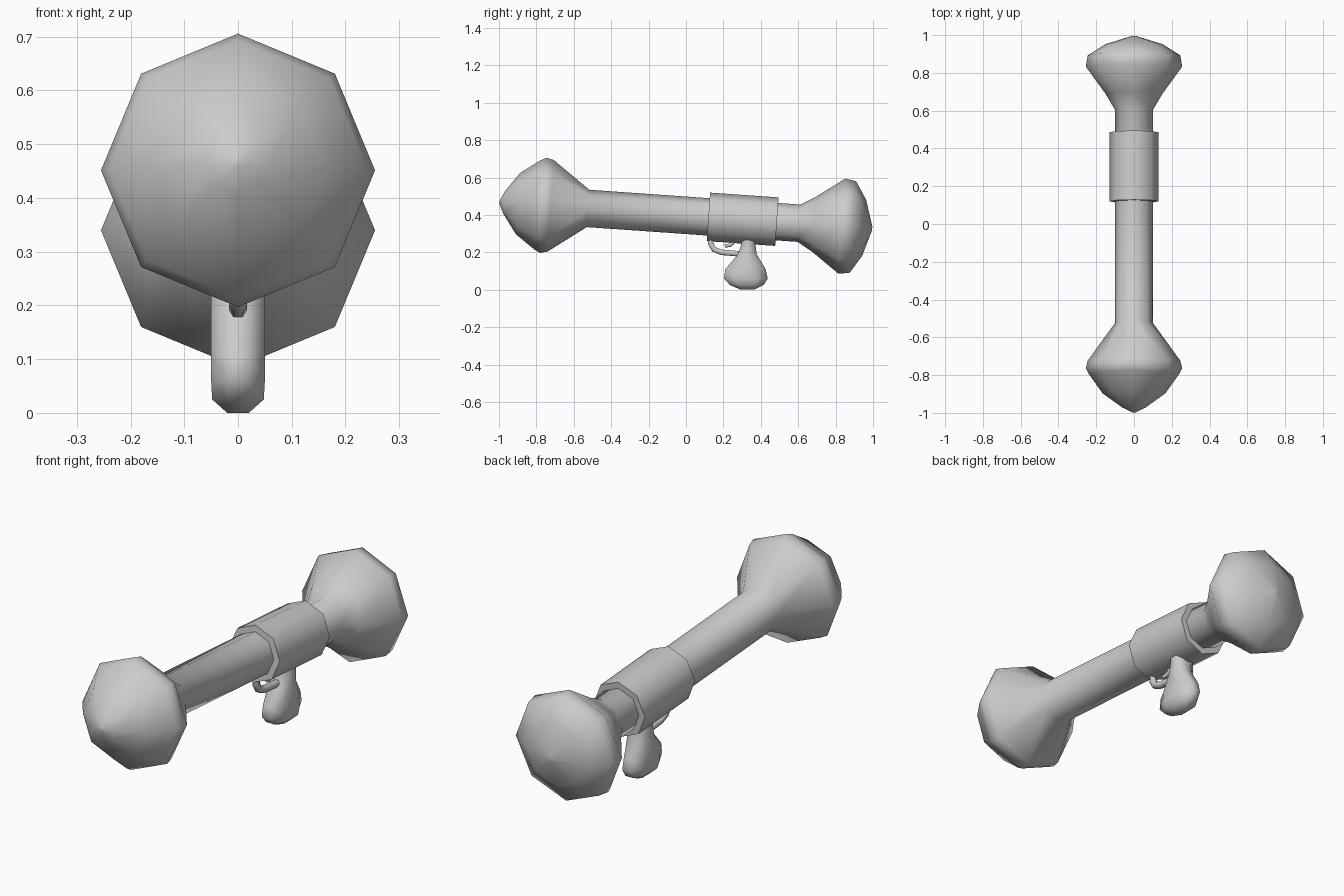
import bpy, bmesh, math
from mathutils import Matrix, Vector

cube = bpy.data.objects.get("Cube")
if cube:
    bpy.data.objects.remove(cube, do_unlink=True)

GREY = (0.6, 0.6, 0.6, 1.0)
grey = bpy.data.materials.new("plain grey")
grey.use_nodes = True
grey.diffuse_color = GREY
grey.node_tree.nodes["Principled BSDF"].inputs["Base Color"].default_value = GREY

# The tube axis dips four degrees towards the back
TILT = Matrix.Translation((0, 0, 0.398)) @ Matrix.Rotation(math.radians(-4), 4, 'X')


def loft(name, rings, matrix=Matrix()):
    """Skin a list of equal-length point rings and close both ends."""
    bm = bmesh.new()
    loops = [[bm.verts.new(matrix @ Vector(p)) for p in ring] for ring in rings]
    n = len(loops[0])
    for a, b in zip(loops, loops[1:]):
        for i in range(n):
            j = (i + 1) % n
            bm.faces.new((a[i], a[j], b[j], b[i]))
    bm.faces.new(loops[0])
    bm.faces.new(loops[-1])
    bmesh.ops.recalc_face_normals(bm, faces=bm.faces)
    mesh = bpy.data.meshes.new(name)
    bm.to_mesh(mesh)
    bm.free()
    mesh.materials.append(grey)
    obj = bpy.data.objects.new(name, mesh)
    bpy.context.collection.objects.link(obj)
    bpy.ops.object.select_all(action='DESELECT')
    obj.select_set(True)
    bpy.context.view_layer.objects.active = obj
    bpy.ops.object.shade_smooth_by_angle(angle=math.radians(62))
    return obj


def lathe(name, profile, sides=8):
    """Spin (position, radius) pairs around the tilted tube axis."""
    rings = [[(r * math.cos(k * math.tau / sides), y, r * math.sin(k * math.tau / sides))
              for k in range(sides)] for y, r in profile]
    return loft(name, rings, TILT)


def rod(name, path, radius, sides=6):
    """Sweep a small round section along a path of (y, z) points."""
    pts = [Vector((0, y, z)) for y, z in path]
    rings = []
    for i, p in enumerate(pts):
        d = (pts[min(i + 1, len(pts) - 1)] - pts[max(i - 1, 0)]).normalized()
        side = Vector((1, 0, 0))
        up = side.cross(d)
        rings.append([p + radius * (math.cos(a) * side + math.sin(a) * up)
                      for a in (k * math.tau / sides for k in range(sides))])
    return loft(name, rings)


# Tube with a pointed bulb in front and a domed flare behind
lathe("tube_body", [(-1.0, 0.008), (-0.975, 0.06), (-0.90, 0.165), (-0.795, 0.24),
                    (-0.765, 0.255), (-0.725, 0.245), (-0.525, 0.1), (0.605, 0.1),
                    (0.69, 0.15), (0.835, 0.255), (0.895, 0.245), (0.955, 0.15),
                    (0.998, 0.01)])

# Thicker sleeve over the tube
lathe("sleeve", [(0.12, 0.09), (0.12, 0.13), (0.487, 0.13), (0.487, 0.09)])

# Grip: height, centre y, half depth, half width
grip_rings = []
for z, cy, hy, hx in [(0.30, 0.335, 0.036, 0.05), (0.24, 0.333, 0.038, 0.05),
                      (0.19, 0.328, 0.050, 0.05), (0.11, 0.318, 0.108, 0.05),
                      (0.06, 0.320, 0.117, 0.05), (0.025, 0.325, 0.090, 0.048),
                      (0.0, 0.328, 0.035, 0.02)]:
    grip_rings.append([(hx * u, cy + hy * v, z) for u, v in
                       [(1, -0.5), (1, 0.5), (0.4, 1), (-0.4, 1),
                        (-1, 0.5), (-1, -0.5), (-0.4, -1), (0.4, -1)]])
loft("grip", grip_rings)

# Trigger guard and trigger
rod("trigger_guard", [(0.13, 0.29), (0.133, 0.245), (0.15, 0.215),
                      (0.19, 0.2), (0.31, 0.19)], 0.017)
rod("trigger", [(0.262, 0.275), (0.25, 0.25), (0.235, 0.238), (0.207, 0.234)], 0.011)
